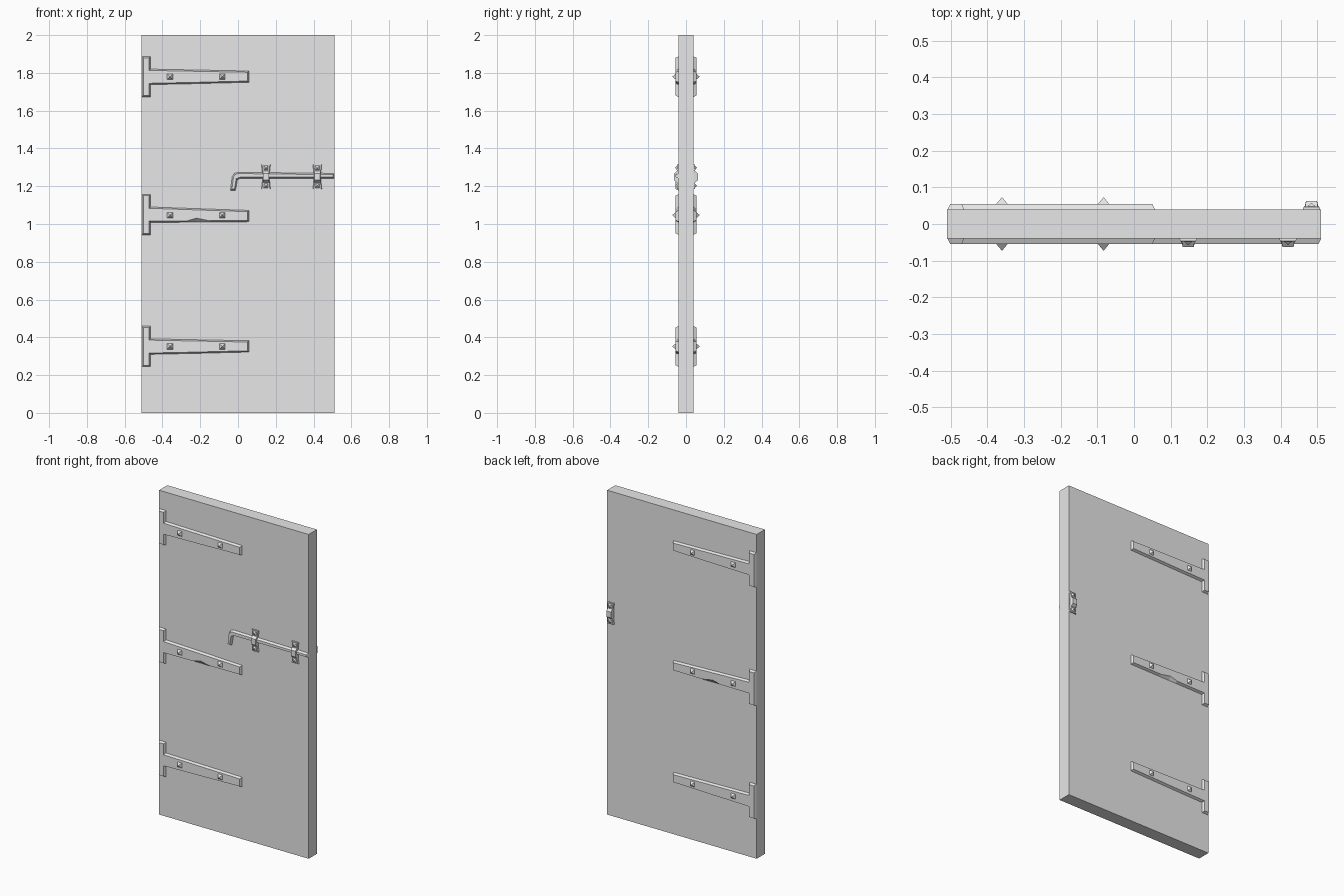
import bpy
import bmesh
from mathutils import Vector

cube = bpy.data.objects.get("Cube")
if cube:
    bpy.data.objects.remove(cube, do_unlink=True)

grey = bpy.data.materials.new("plain grey")
grey.use_nodes = True
grey.diffuse_color = (0.8, 0.8, 0.8, 1)
grey.node_tree.nodes["Principled BSDF"].inputs["Base Color"].default_value = (0.8, 0.8, 0.8, 1)

FACE = 0.04      # half thickness of the door
PLATE = 0.055    # outer face of the ironwork


def finish(bm, name):
    bmesh.ops.recalc_face_normals(bm, faces=bm.faces[:])
    mesh = bpy.data.meshes.new(name)
    bm.to_mesh(mesh)
    bm.free()
    mesh.materials.append(grey)
    obj = bpy.data.objects.new(name, mesh)
    bpy.context.collection.objects.link(obj)
    return obj


def loft(name, rings):
    """Join equal rings of points into a closed solid."""
    bm = bmesh.new()
    rows = [[bm.verts.new(p) for p in ring] for ring in rings]
    n = len(rows[0])
    for a, b in zip(rows, rows[1:]):
        for i in range(n):
            j = (i + 1) % n
            bm.faces.new((a[i], a[j], b[j], b[i]))
    bm.faces.new(rows[0])
    bm.faces.new(rows[-1])
    return finish(bm, name)


def inset(outline, d):
    """Move a counter-clockwise outline inward by d with mitred corners."""
    pts = [Vector(p) for p in outline]
    result = []
    for i, p in enumerate(pts):
        e1 = (p - pts[i - 1]).normalized()
        e2 = (pts[(i + 1) % len(pts)] - p).normalized()
        n1, n2 = Vector((-e1.y, e1.x)), Vector((-e2.y, e2.x))
        result.append(p + (n1 + n2) * d / (1 + n1.dot(n2)))
    return result


def plate(name, outline, side, bump=None):
    """Chamfered iron plate lying on one face of the door."""
    top = inset(outline, 0.007)
    if bump is not None:
        top[bump].y += 0.014
    return loft(name, [[(x, side * (FACE - 0.005), z) for x, z in outline],
                       [(x, side * FACE, z) for x, z in outline],
                       [(x, side * PLATE, z) for x, z in top]])


def stud(name, x, z, side, half, base, tip):
    """Pyramid nail head."""
    bm = bmesh.new()
    corners = [bm.verts.new((x + i * half, side * base, z + k * half))
               for i, k in ((-1, -1), (1, -1), (1, 1), (-1, 1))]
    point = bm.verts.new((x, side * tip, z))
    for i in range(4):
        bm.faces.new((corners[i], corners[(i + 1) % 4], point))
    bm.faces.new(corners)
    return finish(bm, name)


def hinge(name, z, side, drop=0.0, dented=False):
    """T-shaped strap hinge with two studs."""
    outline = [(-0.508, -0.107), (-0.463, -0.107), (-0.463, -0.042),
               (-0.27, -0.038 - drop * 0.3), (-0.22, -0.037 - drop * 0.4),
               (-0.15, -0.035 - drop * 0.6), (0.057, -0.03 - drop),
               (0.057, 0.03 - drop), (-0.463, 0.04),
               (-0.463, 0.107), (-0.508, 0.107)]
    plate(name, [(x, z + dz) for x, dz in outline], side, 4 if dented else None)
    for i, x in enumerate((-0.36, -0.083)):
        stud(f"{name}_stud_{i + 1}", x, z - drop * 0.4, side, 0.016, PLATE - 0.001, 0.073)


def bracket(name, x, z, side):
    """Bolt keeper: flat ends with a raised middle."""
    half = [(0.066, 0.026, 0.047), (0.03, 0.022, 0.048), (0.018, 0.02, 0.063)]
    rows = [(-dz, w, h) for dz, w, h in half] + half[::-1]
    loft(name, [[(x - w, side * (FACE - 0.005), z + dz), (x + w, side * (FACE - 0.005), z + dz),
                 (x + w - 0.005, side * h, z + dz), (x - w + 0.005, side * h, z + dz)]
                for dz, w, h in rows])
    for label, dz in (("lower", -0.047), ("upper", 0.047)):
        stud(f"{name}_{label}_stud", x, z + dz, side, 0.012, 0.047, 0.058)


# Door slab
bm = bmesh.new()
bmesh.ops.create_cube(bm, size=1)
bmesh.ops.scale(bm, vec=(1.02, 2 * FACE, 2), verts=bm.verts)
bmesh.ops.translate(bm, vec=(0, 0, 1), verts=bm.verts)
finish(bm, "door_slab")

# Strap hinges on both faces
for face, side in (("front", -1), ("back", 1)):
    hinge(f"{face}_top_hinge", 1.78, side)
    hinge(f"{face}_middle_hinge", 1.05, side, drop=0.008, dented=True)
    hinge(f"{face}_bottom_hinge", 0.352, side)

# Sliding bolt with a bent handle
plate("sliding_bolt", [(-0.04, 1.178), (-0.013, 1.178), (-0.003, 1.235), (0.012, 1.241),
                       (0.51, 1.241), (0.51, 1.268), (0, 1.274), (-0.02, 1.268),
                       (-0.031, 1.25)], -1)

# Keepers for the bolt
bracket("inner_keeper", 0.148, 1.25, -1)
bracket("outer_keeper", 0.42, 1.25, -1)
bracket("back_keeper", 0.484, 1.25, 1)
